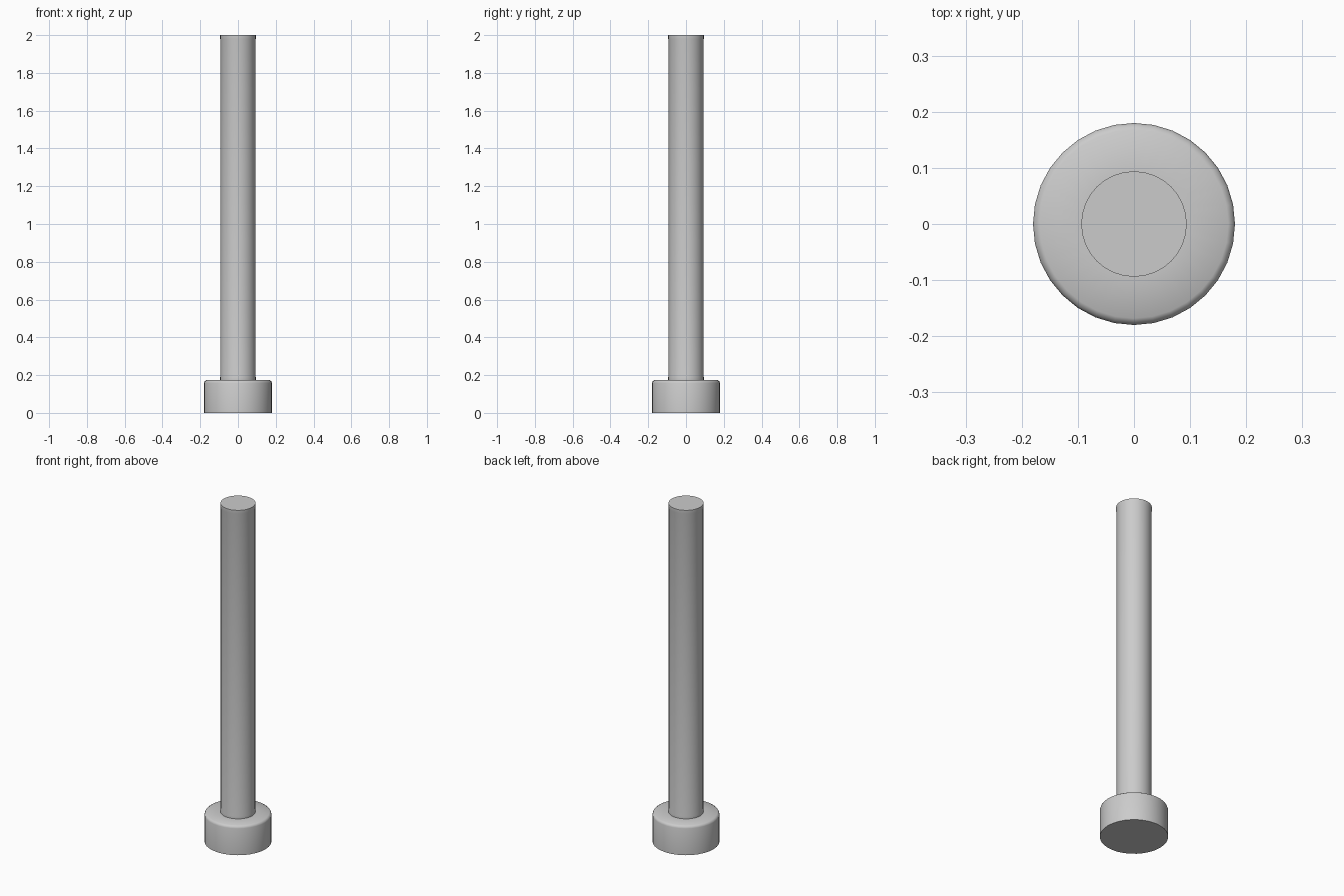
import bpy, bmesh, math

if "Cube" in bpy.data.objects:
    bpy.data.objects.remove(bpy.data.objects["Cube"])


def lathe(name, profile, sides=32):
    """Spin an (r, z) profile into a closed round solid."""
    bm = bmesh.new()
    rings = []
    for r, z in profile:
        rings.append([bm.verts.new((r * math.cos(2 * math.pi * i / sides),
                                    r * math.sin(2 * math.pi * i / sides), z))
                      for i in range(sides)])
    for low, high in zip(rings, rings[1:]):
        for i in range(sides):
            j = (i + 1) % sides
            bm.faces.new((low[i], low[j], high[j], high[i]))
    bm.faces.new(rings[0][::-1])
    bm.faces.new(rings[-1])
    mesh = bpy.data.meshes.new(name)
    bm.to_mesh(mesh)
    bm.free()
    obj = bpy.data.objects.new(name, mesh)
    bpy.context.collection.objects.link(obj)
    bpy.ops.object.select_all(action='DESELECT')
    obj.select_set(True)
    bpy.context.view_layer.objects.active = obj
    bpy.ops.object.shade_smooth_by_angle(angle=math.radians(50))
    return obj


# Bolt, one continuous solid: rounded head at the bottom, plain shaft above
lathe("bolt", [
    (0.18, 0.0), (0.18, 0.158), (0.177, 0.167), (0.168, 0.173),
    (0.094, 0.175), (0.094, 0.19), (0.093, 0.195),
    (0.093, 1.975), (0.094, 1.98), (0.094, 2.0),
])
